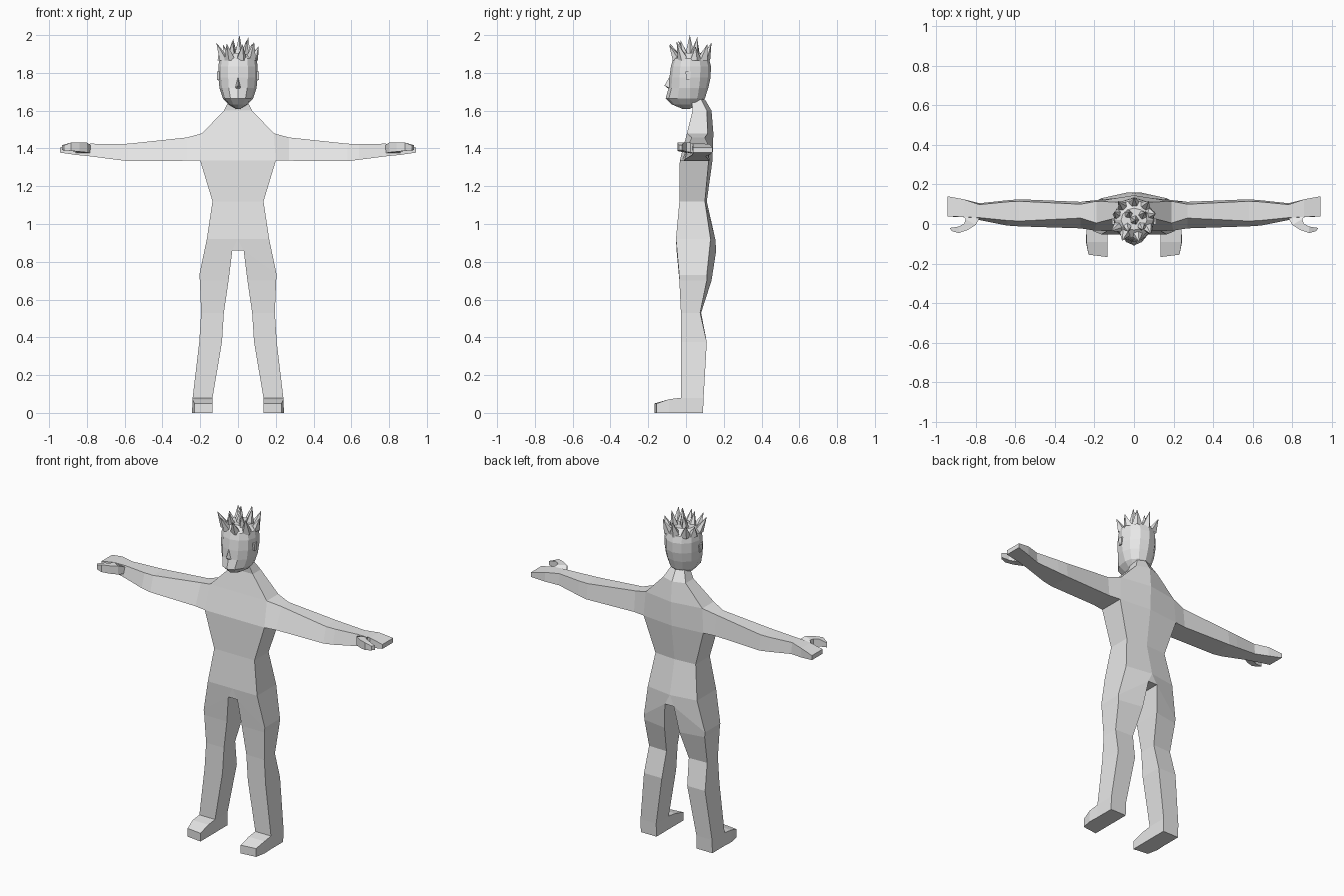
import bpy, bmesh, math
from mathutils import Vector

if "Cube" in bpy.data.objects:
    bpy.data.objects.remove(bpy.data.objects["Cube"])

skin = bpy.data.materials.new("plain_grey")
skin.diffuse_color = (0.8, 0.8, 0.8, 1)
skin.use_nodes = True
skin.node_tree.nodes["Principled BSDF"].inputs["Base Color"].default_value = skin.diffuse_color


def finish(bm, name, mirror=False):
    bmesh.ops.remove_doubles(bm, verts=bm.verts, dist=0.0005)
    bmesh.ops.recalc_face_normals(bm, faces=bm.faces)
    me = bpy.data.meshes.new(name)
    bm.to_mesh(me)
    bm.free()
    me.materials.append(skin)
    ob = bpy.data.objects.new(name, me)
    bpy.context.collection.objects.link(ob)
    if mirror:
        m = ob.modifiers.new("mirror", 'MIRROR')
        m.use_clip = True
        m.merge_threshold = 0.0005
    return ob


def face(bm, pts):
    return bm.faces.new([bm.verts.new(p) for p in pts])


def loft(bm, rings, closed=True, cap=False, skip=()):
    """Skin quads between rings; skip holds (ring, side) pairs left open."""
    n = len(rings[0])
    for i in range(len(rings) - 1):
        for j in range(n if closed else n - 1):
            if (i, j) not in skip:
                k = (j + 1) % n
                face(bm, [rings[i][j], rings[i][k], rings[i + 1][k], rings[i + 1][j]])
    if cap:
        face(bm, rings[-1])


# ---- body: half of torso, arm and leg, mirrored ----
bm = bmesh.new()
# z, half width, front y, side back y, centre back y
torso = [(1.66, .045, .03, .08, .10), (1.60, .075, .035, .11, .135),
         (1.48, .19, .005, .115, .145), (1.335, .20, -.033, .12, .14),
         (1.12, .135, -.035, .10, .11), (.92, .165, -.053, .13, .155)]
chains = [[(0, f, z), (w, f, z), (w, b, z), (0, c, z)] for z, w, f, b, c in torso]
# the leg top continues the torso sides
hip = [(.03, -.05, .86), (.205, -.036, .73), (.205, .11, .73), (.03, .16, .86)]
loft(bm, chains + [hip], closed=False, skip={(2, 1)})
# crotch
f0, b0 = (0, -.05, .86), (0, .16, .86)
face(bm, [chains[-1][0], hip[0], f0])
face(bm, [chains[-1][3], b0, hip[3]])
face(bm, [f0, hip[0], hip[3], b0])

# z, inner x, outer x, front y, outer back y, inner back y
leg = [(.70, .05, .202, -.035, .11, .135), (.53, .075, .195, -.027, .075, .08),
       (.375, .085, .205, -.027, .11, .11), (.08, .135, .24, -.027, .093, .093),
       (0, .135, .24, -.027, .09, .09)]
loft(bm, [hip] + [[(i, f, z), (o, f, z), (o, bo, z), (i, bi, z)]
                  for z, i, o, f, bo, bi in leg], cap=True, skip={(4, 0)})

# foot
loft(bm, [[(.135, -.027, 0), (.24, -.027, 0), (.24, -.027, .08), (.135, -.027, .08)],
          [(.135, -.09, 0), (.243, -.09, 0), (.241, -.09, .072), (.135, -.09, .072)],
          [(.135, -.167, 0), (.23, -.155, 0), (.23, -.155, .05), (.135, -.167, .05)]], cap=True)

# arm and palm: x, top z, bottom z, top front y, bottom front y, top back y, bottom back y
arm = [(.27, 1.458, 1.335, .03, -.022, .10, .112), (.58, 1.425, 1.333, .015, -.012, .115, .125),
       (.64, 1.424, 1.34, .018, -.008, .112, .12),
       (.78, 1.425, 1.358, .032, .02, .098, .105), (.86, 1.422, 1.366, .036, .034, .125, .125),
       (.943, 1.405, 1.378, .038, .038, .14, .14)]
shoulder = [chains[2][1], chains[2][2], chains[3][2], chains[3][1]]
loft(bm, [shoulder] + [[(x, ft, t), (x, bt, t), (x, bb, b), (x, fb, b)]
                       for x, t, b, ft, fb, bt, bb in arm], cap=True)
finish(bm, "body", mirror=True)

# ---- hooked thumb ----
bm = bmesh.new()
outer = [(.78, .03), (.80, -.005), (.84, -.03), (.885, -.046), (.92, -.036)]
inner = [(.87, .045), (.85, .025), (.858, .002), (.885, -.013), (.932, -.02)]
rings = []
for i, ((ox, oy), (ix, iy)) in enumerate(zip(outer, inner)):
    t, b = 1.425 + (.006 if 0 < i < 4 else -.008), 1.375 + i * .004
    rings.append([(ox, oy, b), (ix, iy, b), (ix, iy, t), (ox, oy, t)])
loft(bm, rings, cap=True)
finish(bm, "thumb", mirror=True)

# ---- head: faceted rings with a pointed face ----
bm = bmesh.new()
# z, half width, face tip y, back y
head = [(1.61, .012, -.02, .02), (1.633, .05, -.075, .07), (1.665, .08, -.108, .10),
        (1.72, .098, -.092, .118), (1.775, .104, -.088, .13), (1.835, .104, -.08, .132),
        (1.875, .098, -.068, .122), (1.905, .065, -.03, .08)]
N = 12
rings = []
for z, w, f, b in head:
    ring = []
    for j in range(N):
        a = 2 * math.pi * j / N
        cy = .02
        s, c = math.sin(a), -math.cos(a)
        y = cy + (c * (cy - f) if c < 0 else c * (b - cy))
        ring.append((w * s, y, z))
    rings.append(ring)
loft(bm, rings, cap=True)
face(bm, rings[0])
finish(bm, "head")

# nose wedge
bm = bmesh.new()
top, tip, base = (0, -.084, 1.785), (0, -.114, 1.733), (0, -.088, 1.712)
side = (.02, -.078, 1.715)
face(bm, [top, tip, side])
face(bm, [tip, base, side])
finish(bm, "nose", mirror=True)

# ears
bm = bmesh.new()
bmesh.ops.create_cube(bm, size=1)
for v in bm.verts:
    k = 1 if v.co.z > 0 else .6
    v.co = (.103 + v.co.x * .014, .012 + v.co.y * .03 * k, 1.785 + v.co.z * .045)
finish(bm, "ear", mirror=True)

# ---- hair: leaning faceted spikes ----
bm = bmesh.new()
# base x, base y, tip x, tip y, tip z, radius
spikes = [(-.07, -.01, -.115, -.035, 1.96), (-.04, -.035, -.06, -.085, 1.955),
          (.015, -.04, .025, -.09, 1.95), (.065, -.01, .085, -.05, 1.965),
          (.075, .05, .108, .05, 1.94), (.05, .085, .075, .115, 1.955),
          (0, .095, .0, .135, 1.96), (-.05, .08, -.08, .115, 1.95),
          (-.075, .045, -.10, .06, 1.93), (0, .02, .008, .02, 2.0),
          (.04, .04, .055, .06, 1.99), (-.03, .045, -.025, .06, 1.98),
          (.035, 0, .045, -.03, 1.975), (-.035, 0, -.03, -.04, 1.97)]
for i, (bx, by, tx, ty, tz) in enumerate(spikes):
    ring = []
    for j in range(5):
        a = 2 * math.pi * j / 5 + i * .7
        r = .033
        ring.append(Vector((bx + r * math.cos(a), by + r * math.sin(a), 1.865)))
    for j in range(5):
        face(bm, [ring[j], ring[(j + 1) % 5], (tx, ty, tz)])
finish(bm, "hair")
